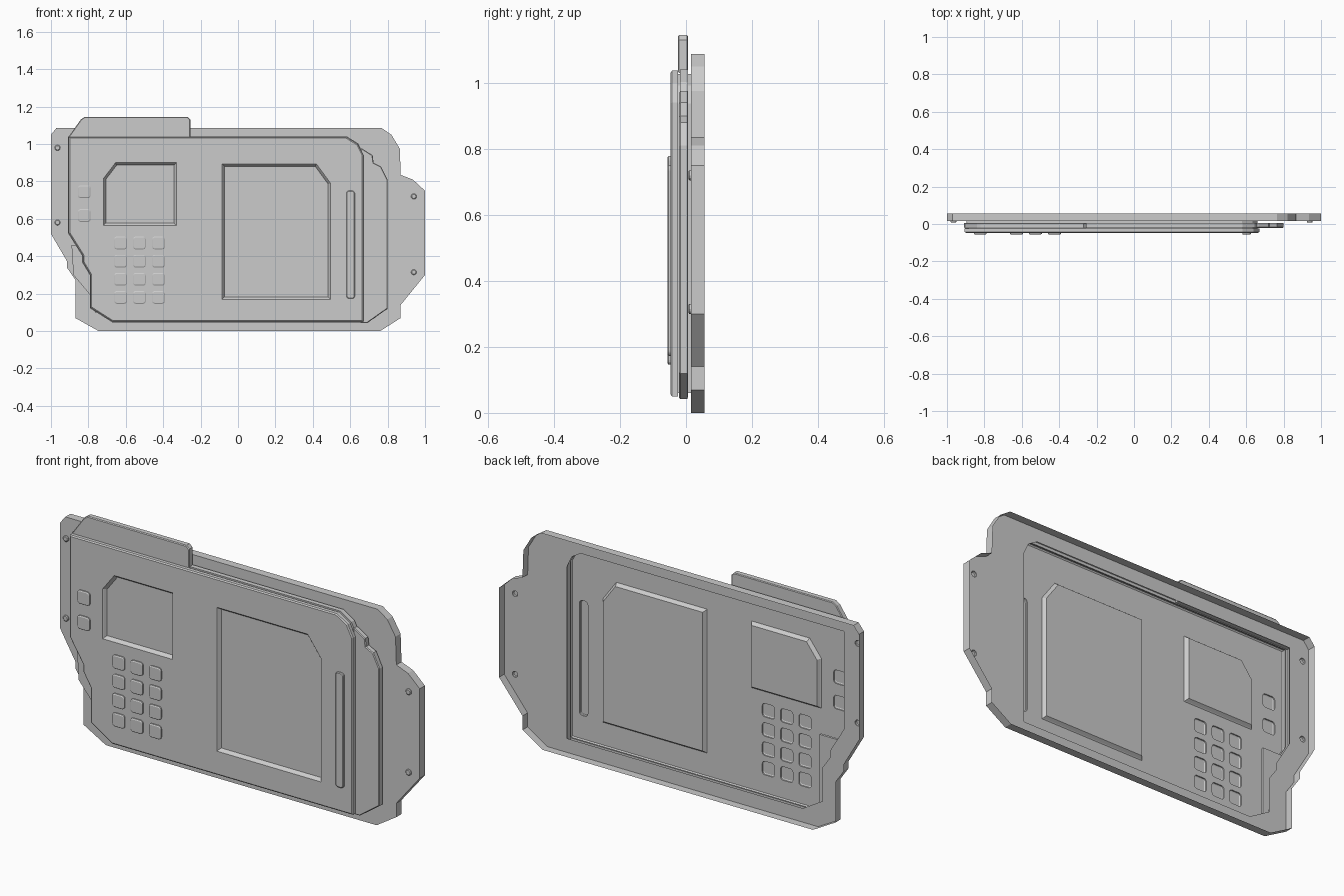
import bpy, bmesh, math
from mathutils import Vector

if "Cube" in bpy.data.objects:
    bpy.data.objects.remove(bpy.data.objects["Cube"])

# Outlines are (x, z) points, counter-clockwise seen from the front.


def offset(pts, d):
    """Mitred inset of an outline (negative d grows it)."""
    out, n = [], len(pts)
    for i in range(n):
        p0, p, p1 = (Vector(pts[k % n]) for k in (i - 1, i, i + 1))
        a, b = (p - p0).normalized(), (p1 - p).normalized()
        na, nb = Vector((-a.y, a.x)), Vector((-b.y, b.x))
        q = p + (na + nb) * (d / (1 + na.dot(nb)))
        out.append((q.x, q.y))
    return out


def rounded(cx, cz, w, h, r, n=4):
    pts = []
    for k, (sx, sz) in enumerate([(1, 1), (-1, 1), (-1, -1), (1, -1)]):
        for i in range(n + 1):
            a = math.pi / 2 * (k + i / n)
            pts.append((cx + sx * (w / 2 - r) + r * math.cos(a),
                        cz + sz * (h / 2 - r) + r * math.sin(a)))
    return pts


def disc(cx, cz, r, n=12):
    return [(cx + r * math.cos(math.tau * i / n), cz + r * math.sin(math.tau * i / n))
            for i in range(n)]


def shell(name, rings, holes=(), cap=True, back=False):
    """Loft (outline, y) rings; fill the first one, leaving the holes open."""
    bm = bmesh.new()

    def loop(pts, y):
        return [bm.verts.new((x, y, z)) for x, z in pts]

    loops = [loop(p, y) for p, y in rings]
    n = len(loops[0])
    for A, B in zip(loops, loops[1:]):
        for i in range(n):
            j = (i + 1) % n
            bm.faces.new((B[i], B[j], A[j], A[i]))
    if back:
        bm.faces.new(loops[-1][::-1])
    if cap and not holes:
        bm.faces.new(loops[0])
    elif cap:
        edges = []
        for vs in [loops[0]] + [loop(h, rings[0][1]) for h in holes]:
            for i in range(len(vs)):
                pair = (vs[i], vs[(i + 1) % len(vs)])
                edges.append(bm.edges.get(pair) or bm.edges.new(pair))
        res = bmesh.ops.triangle_fill(bm, use_beauty=True, edges=edges, normal=(0, -1, 0))
        for f in res["geom"]:
            if isinstance(f, bmesh.types.BMFace):
                f.normal_update()
                if f.normal.y > 0:
                    f.normal_flip()
    me = bpy.data.meshes.new(name)
    bm.to_mesh(me)
    bm.free()
    ob = bpy.data.objects.new(name, me)
    bpy.context.collection.objects.link(ob)
    return ob


FRONT = -0.047

plate = [(-1, .52), (-.915, .375), (-.915, .34), (-.87, .275), (-.87, .07), (-.745, 0),
         (.76, 0), (.87, .07), (.87, .14), (1, .30), (1, .75), (.935, .81), (.87, .835),
         (.865, .975), (.82, 1.05), (.765, 1.087), (-.97, 1.087), (-1, 1.05)]
opening = [(-.89, .53), (-.815, .405), (-.815, .37), (-.77, .305), (-.77, .135), (-.66, .07),
           (.65, .07), (.65, .935), (.625, .99), (.575, 1.02), (-.89, 1.02)]
panel = [(-.905, .525), (-.83, .405), (-.83, .37), (-.788, .30), (-.788, .125), (-.67, .05),
         (.67, .05), (.67, .94), (.64, 1.0), (.58, 1.037), (-.905, 1.037)]
small_screen = [(-.72, .565), (-.33, .565), (-.33, .90), (-.655, .90), (-.72, .815)]
large_screen = [(-.085, .17), (.495, .17), (.495, .79), (.42, .893), (-.085, .893)]

# back plate: open-backed tray with a large opening and four screw heads
screws = [(-.965, .98), (-.965, .58), (.94, .72), (.94, .315)]
shell("back_plate", [(plate, .015), (plate, .056)],
      holes=[opening] + [disc(x, z, .015) for x, z in screws])
for i, (x, z) in enumerate(screws):
    shell(f"screw_{i + 1}", [(disc(x, z, .011), .007), (disc(x, z, .015), .010),
                             (disc(x, z, .015), .015)])

# keys
keys = [(x, z) for x in (-.628, -.527, -.425) for z in (.18, .277, .374, .471)]
keys += [(-.822, .745), (-.822, .618)]
key_bases = [rounded(x, z, .068, .068, .014) for x, z in keys]
for i, base in enumerate(key_bases):
    shell(f"key_{i + 1}", [(offset(base, .005), -.056), (base, -.053), (base, FRONT)])

# vertical light strip
strip = rounded(.602, .462, .046, .578, .016)
shell("light_strip", [(offset(strip, .004), -.056), (strip, -.053), (strip, FRONT)])

# recessed screens
for name, o in (("small_screen", small_screen), ("large_screen", large_screen)):
    shell(name, [(offset(o, .013), -.03), (offset(o, .004), FRONT + .004), (o, FRONT)])

# front panel with bevelled rim, groove and rear flange
inner, lip = offset(panel, .01), offset(panel, -.004)
shell("front_panel",
      [(offset(panel, .006), FRONT), (panel, -.042), (panel, -.024), (inner, -.024),
       (inner, -.018), (lip, -.018), (lip, .006), (inner, .006), (inner, .015)],
      holes=[small_screen, large_screen, strip] + key_bases)

# side layer showing beyond the right edge
side = [(.655, .042), (.69, .042), (.80, .12), (.80, .81), (.765, .88), (.725, .90),
        (.72, .94), (.665, .975), (.655, .975)]
shell("side_layer", [(offset(side, .004), -.021), (side, -.017), (side, .005)], back=True)

# tab on the top edge
tab = [(-.905, 1.03), (-.255, 1.03), (-.255, 1.13), (-.27, 1.145), (-.82, 1.145),
       (-.84, 1.132), (-.905, 1.04)]
shell("top_tab", [(offset(tab, .004), -.025), (tab, -.021), (tab, .003),
                  (offset(tab, .004), .006)], back=True)

# filler behind the stepped lower left edge
filler = [(-.88, .30), (-.788, .19), (-.765, .10), (-.745, .10), (-.745, .46), (-.89, .46)]
shell("corner_filler", [(filler, -.008), (filler, .004)], back=True)
